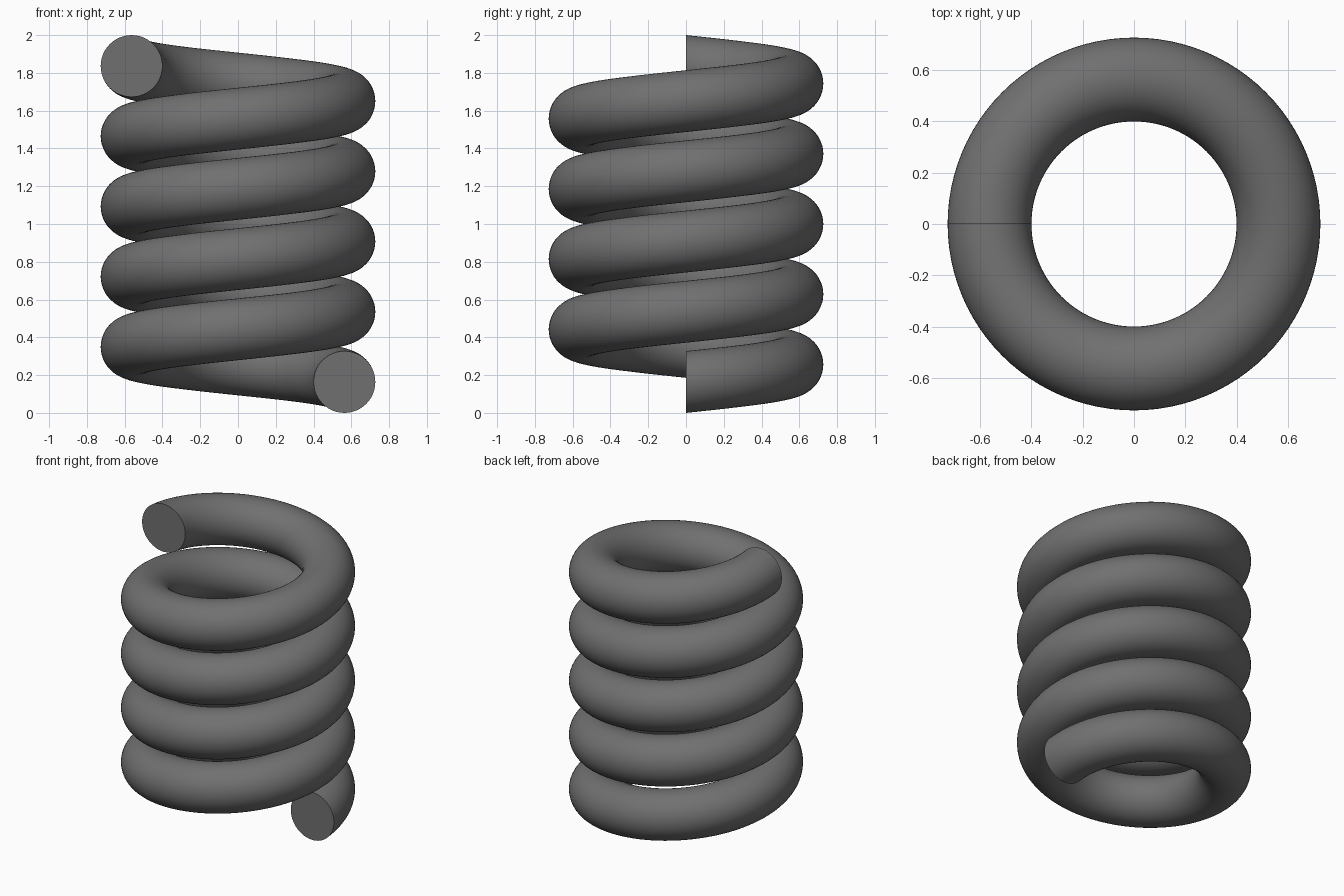
import bpy, bmesh, math

if "Cube" in bpy.data.objects:
    bpy.data.objects.remove(bpy.data.objects["Cube"])

COIL_R, WIRE_R = 0.5635, 0.1635   # coil centreline radius, wire radius
TURNS, HEIGHT = 4.5, 2.0
STEPS, SIDES = 96, 48             # rings per turn, sides of the wire

bm = bmesh.new()
count = int(TURNS * STEPS)
rise = HEIGHT - 2 * WIRE_R

# Round wire section swept up the helix in upright radial planes
rings = []
for i in range(count + 1):
    a = 2 * math.pi * i / STEPS
    zc = WIRE_R + rise * i / count
    ring = []
    for j in range(SIDES):
        t = 2 * math.pi * j / SIDES
        rad = COIL_R + WIRE_R * math.cos(t)
        ring.append(bm.verts.new((rad * math.cos(a), rad * math.sin(a),
                                  zc + WIRE_R * math.sin(t))))
    rings.append(ring)

for lo, hi in zip(rings, rings[1:]):
    for j in range(SIDES):
        k = (j + 1) % SIDES
        bm.faces.new((lo[j], lo[k], hi[k], hi[j]))

# Flat cut ends
bm.faces.new(rings[0])
bm.faces.new(rings[-1])
bmesh.ops.recalc_face_normals(bm, faces=bm.faces[:])

mesh = bpy.data.meshes.new("coil_spring")
bm.to_mesh(mesh)
bm.free()
spring = bpy.data.objects.new("coil_spring", mesh)
bpy.context.collection.objects.link(spring)

# Dark steel colour
steel = bpy.data.materials.new("dark_steel")
steel.diffuse_color = (0.163, 0.163, 0.163, 1)
steel.use_nodes = True
steel.node_tree.nodes["Principled BSDF"].inputs["Base Color"].default_value = steel.diffuse_color
mesh.materials.append(steel)

# Smooth wire with crisp end edges
bpy.context.view_layer.objects.active = spring
spring.select_set(True)
bpy.ops.object.shade_smooth_by_angle(angle=math.radians(40))
